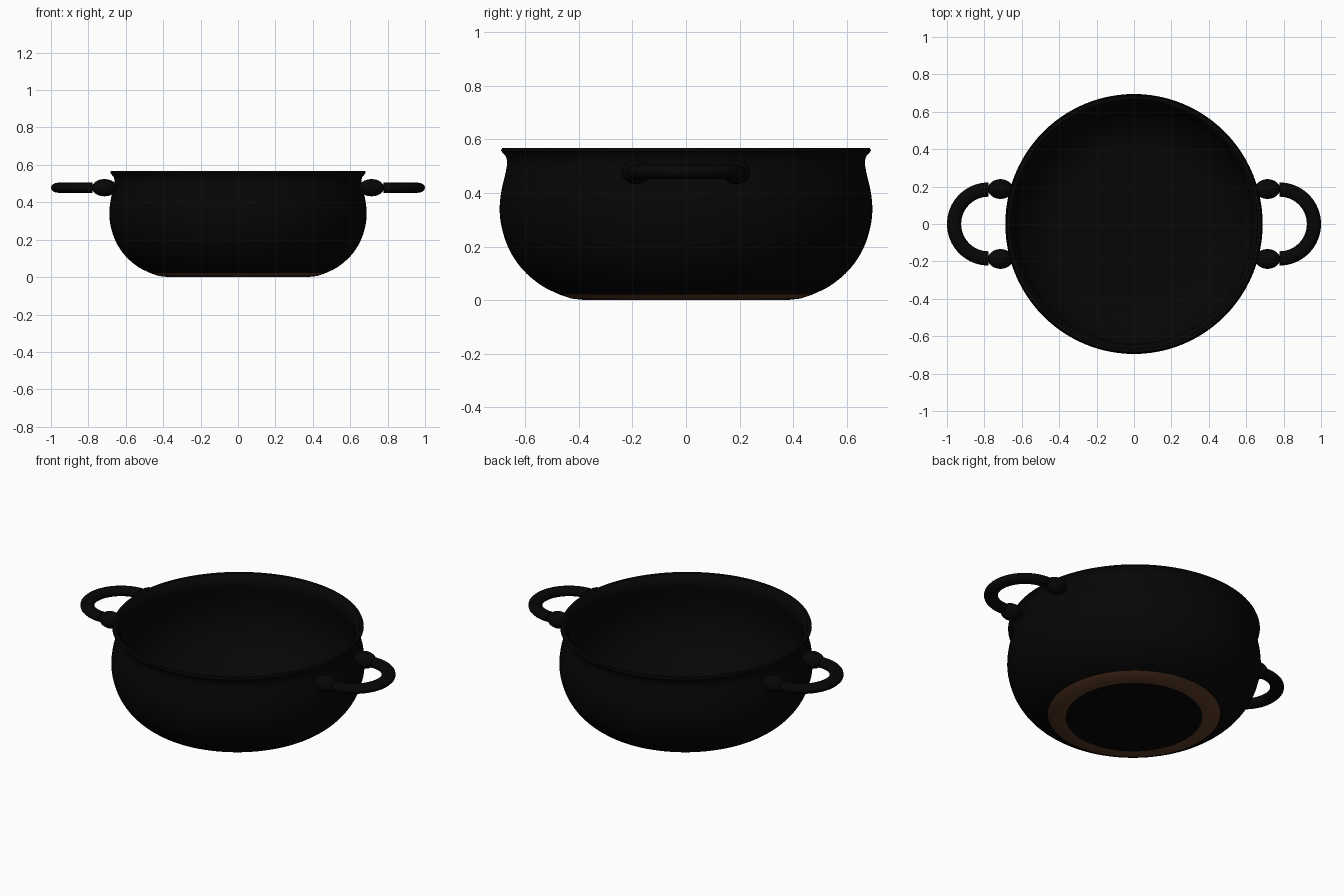
import bpy, bmesh, math
from mathutils import Vector

cube = bpy.data.objects.get("Cube")
if cube:
    bpy.data.objects.remove(cube)


def material(name, colour):
    m = bpy.data.materials.new(name)
    m.use_nodes = True
    m.diffuse_color = (*colour, 1)
    bsdf = m.node_tree.nodes["Principled BSDF"]
    bsdf.inputs["Base Color"].default_value = (*colour, 1)
    bsdf.inputs["Roughness"].default_value = 0.6
    return m


black = material("black iron", (0.0018, 0.0018, 0.0018))
brown = material("bare brown base", (0.105, 0.042, 0.019))
HANDLE_Z = 0.478


def make_object(name, bm, mats, angle=40):
    bmesh.ops.remove_doubles(bm, verts=bm.verts, dist=0.0001)
    bmesh.ops.recalc_face_normals(bm, faces=bm.faces)
    mesh = bpy.data.meshes.new(name)
    bm.to_mesh(mesh)
    bm.free()
    obj = bpy.data.objects.new(name, mesh)
    bpy.context.collection.objects.link(obj)
    for m in mats:
        mesh.materials.append(m)
    bpy.ops.object.select_all(action='DESELECT')
    obj.select_set(True)
    bpy.context.view_layer.objects.active = obj
    bpy.ops.object.shade_smooth_by_angle(angle=math.radians(angle))


def smooth_path(points, cuts=4):
    """Catmull-Rom curve through the points."""
    p = [Vector(q) for q in points]
    p = [2 * p[0] - p[1]] + p + [2 * p[-1] - p[-2]]
    path = []
    for a, b, c, d in zip(p, p[1:], p[2:], p[3:]):
        for i in range(cuts):
            t = i / cuts
            path.append(0.5 * (2 * b + (c - a) * t + (2 * a - 5 * b + 4 * c - d) * t ** 2
                               + (3 * b - a - 3 * c + d) * t ** 3))
    return path + [p[-2]]


# Pot body: base, curved outer wall, flared rim, curved inner wall, floor
base = [(0, 0), (0.375, 0), (0.428, 0.006)]
outer_wall = [(0.472, 0.021), (0.54, 0.055), (0.61, 0.115), (0.66, 0.19),
              (0.687, 0.27), (0.695, 0.34), (0.688, 0.41), (0.674, 0.47),
              (0.667, 0.512), (0.671, 0.535)]
rim = [(0.69, 0.557), (0.686, 0.567), (0.668, 0.567), (0.65, 0.545)]
inner_wall = [(0.642, 0.512), (0.649, 0.47), (0.662, 0.41), (0.668, 0.34),
              (0.66, 0.27), (0.634, 0.195), (0.585, 0.125), (0.52, 0.07),
              (0.45, 0.04), (0.37, 0.03)]
profile = base + smooth_path(outer_wall) + rim + smooth_path(inner_wall) + [(0, 0.03)]

bm = bmesh.new()
points = [bm.verts.new((r, 0, z)) for r, z in profile]
edges = [bm.edges.new(pair) for pair in zip(points, points[1:])]
bmesh.ops.spin(bm, geom=points + edges, cent=(0, 0, 0), axis=(0, 0, 1),
               angle=math.tau, steps=96)
# Bare ring around the underside
for f in bm.faces:
    inner_edge = min(v.co.xy.length for v in f.verts)
    top = max(v.co.z for v in f.verts)
    if top < 0.022 and inner_edge > 0.37:
        f.material_index = 1
# The bowl is very slightly narrower across the handles
bmesh.ops.scale(bm, vec=(0.99, 1, 1), verts=bm.verts)
make_object("pot_body", bm, [black, brown])


# Handles: flattened half-ring plus two knobs joining it to the body
def half_ring(name, side):
    bm = bmesh.new()
    steps, sides, radius = 32, 16, 0.184
    rings = []
    for i in range(steps + 1):
        a = math.pi * (i / steps - 0.5)
        out = Vector((math.cos(a), math.sin(a), 0))
        centre = Vector((0.778, 0, HANDLE_Z)) + out * radius
        ring = []
        for j in range(sides):
            t = math.tau * j / sides
            p = centre + out * 0.038 * math.cos(t)
            p.z += 0.027 * math.sin(t)
            ring.append(bm.verts.new((p.x * side, p.y, p.z)))
        rings.append(ring)
    for a, b in zip(rings, rings[1:]):
        for j in range(sides):
            k = (j + 1) % sides
            bm.faces.new((a[j], a[k], b[k], b[j]))
    bm.faces.new(rings[0])
    bm.faces.new(rings[-1])
    make_object(name, bm, [black])


def knob(name, x, y):
    bm = bmesh.new()
    bmesh.ops.create_uvsphere(bm, u_segments=24, v_segments=16, radius=1)
    bmesh.ops.scale(bm, vec=(0.067, 0.053, 0.046), verts=bm.verts)
    bmesh.ops.translate(bm, vec=(x, y, HANDLE_Z), verts=bm.verts)
    make_object(name, bm, [black])


for label, side in (("left", 1), ("right", -1)):
    half_ring(label + "_handle", side)
    for end, y in (("front", -0.187), ("back", 0.187)):
        knob(f"{label}_{end}_knob", side * 0.714, y)
